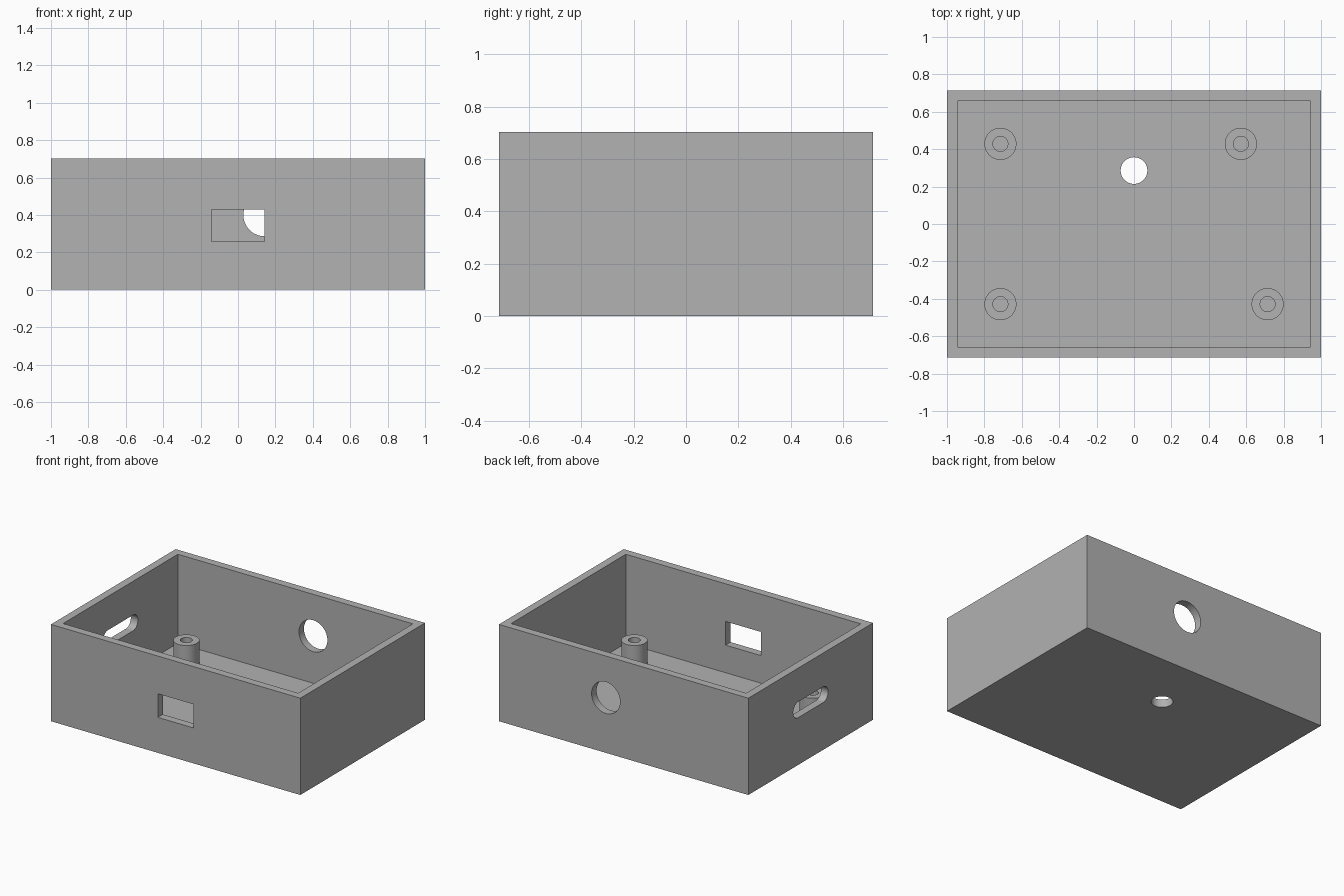
import bpy
import bmesh
from math import cos, sin, pi, radians
from mathutils import Matrix, Vector

default = bpy.data.objects.get("Cube")
if default:
    bpy.data.objects.remove(default, do_unlink=True)

U = 1 / 35                      # design unit: the tray is 70 units long
LENGTH, WIDTH, HEIGHT = 70 * U, 50 * U, 0.702
WALL = 2 * U
MID = 14 * U                    # height of the side openings

grey = bpy.data.materials.new("plain grey")
grey.use_nodes = True
colour = (0.445, 0.445, 0.445, 1)
grey.diffuse_color = colour
grey.node_tree.nodes["Principled BSDF"].inputs["Base Color"].default_value = colour


def make_object(name, bm):
    bmesh.ops.recalc_face_normals(bm, faces=bm.faces)
    mesh = bpy.data.meshes.new(name)
    bm.to_mesh(mesh)
    bm.free()
    mesh.materials.append(grey)
    obj = bpy.data.objects.new(name, mesh)
    bpy.context.collection.objects.link(obj)
    return obj


def box(name, size, centre):
    bm = bmesh.new()
    bmesh.ops.create_cube(bm, size=1)
    bmesh.ops.scale(bm, vec=size, verts=bm.verts)
    bmesh.ops.translate(bm, vec=centre, verts=bm.verts)
    return make_object(name, bm)


def slot(name, half_straight, radius, centre, turn):
    """Round-ended prism along local z; no straight part gives a cylinder."""
    bm = bmesh.new()
    steps = 24
    ring = []
    for side, start in ((1, -pi / 2), (-1, pi / 2)):
        for i in range(steps + 1):
            a = start + pi * i / steps
            ring.append(bm.verts.new((side * half_straight + radius * cos(a),
                                      radius * sin(a), -3 * U)))
    bmesh.ops.remove_doubles(bm, verts=ring, dist=0.0001)
    face = bmesh.ops.contextual_create(bm, geom=bm.verts[:])["faces"]
    top = bmesh.ops.extrude_face_region(bm, geom=face)["geom"]
    bmesh.ops.translate(bm, vec=(0, 0, 6 * U),
                        verts=[v for v in top if isinstance(v, bmesh.types.BMVert)])
    bm.transform(Matrix.Translation(centre) @ turn)
    return make_object(name, bm)


def smooth(obj):
    bpy.ops.object.select_all(action="DESELECT")
    obj.select_set(True)
    bpy.context.view_layer.objects.active = obj
    bpy.ops.object.shade_smooth_by_angle(angle=radians(30))


def rot(angle, axis):
    return Matrix.Rotation(angle, 4, axis)


# Open tray and everything cut out of it
tray = box("tray", (LENGTH, WIDTH, HEIGHT), (0, 0, HEIGHT / 2))
cutters = [
    box("cavity_cutter", (LENGTH - 2 * WALL, WIDTH - 2 * WALL, HEIGHT),
        (0, 0, HEIGHT / 2 + WALL)),
    box("front_window_cutter", (10 * U, 6 * U, 6 * U), (0, -WIDTH / 2, 12 * U)),
    slot("back_hole_cutter", 0, 4 * U, (5 * U, WIDTH / 2, MID), rot(pi / 2, "X")),
    slot("floor_hole_cutter", 0, 2.5 * U, (0, 10 * U, 0), Matrix.Identity(4)),
    slot("upright_slot_cutter", 4 * U, 2 * U, (LENGTH / 2, 0, MID), rot(pi / 2, "Y")),
    slot("level_slot_cutter", 5 * U, 2 * U, (-LENGTH / 2, 0, MID),
         rot(pi / 2, "Z") @ rot(pi / 2, "X")),
]
bpy.context.view_layer.objects.active = tray
for cutter in cutters:
    cutter.hide_render = True
    cut = tray.modifiers.new(cutter.name, "BOOLEAN")
    cut.operation = "DIFFERENCE"
    cut.solver = "EXACT"
    cut.object = cutter
    bpy.ops.object.modifier_apply(modifier=cut.name)
for cutter in cutters:
    bpy.data.objects.remove(cutter, do_unlink=True)
smooth(tray)


# Hollow screw posts standing on the floor
def post(name, x, y):
    bm = bmesh.new()
    inner, outer, top = 1.4 * U, 3 * U, 8 * U
    verts = [bm.verts.new((r, 0, z)) for r, z in
             ((outer, WALL), (outer, top), (inner, top), (inner, WALL))]
    edges = [bm.edges.new(pair) for pair in zip(verts, verts[1:])]
    bmesh.ops.spin(bm, geom=verts + edges, cent=(0, 0, 0), axis=(0, 0, 1),
                   angle=2 * pi, steps=48, use_merge=True)
    bmesh.ops.remove_doubles(bm, verts=bm.verts, dist=0.0001)
    bmesh.ops.translate(bm, vec=Vector((x, y, 0)), verts=bm.verts)
    smooth(make_object(name, bm))


post("front_right_post", -25 * U, -15 * U)
post("front_left_post", 25 * U, -15 * U)
post("back_right_post", -25 * U, 15 * U)
post("back_left_post", 20 * U, 15 * U)
